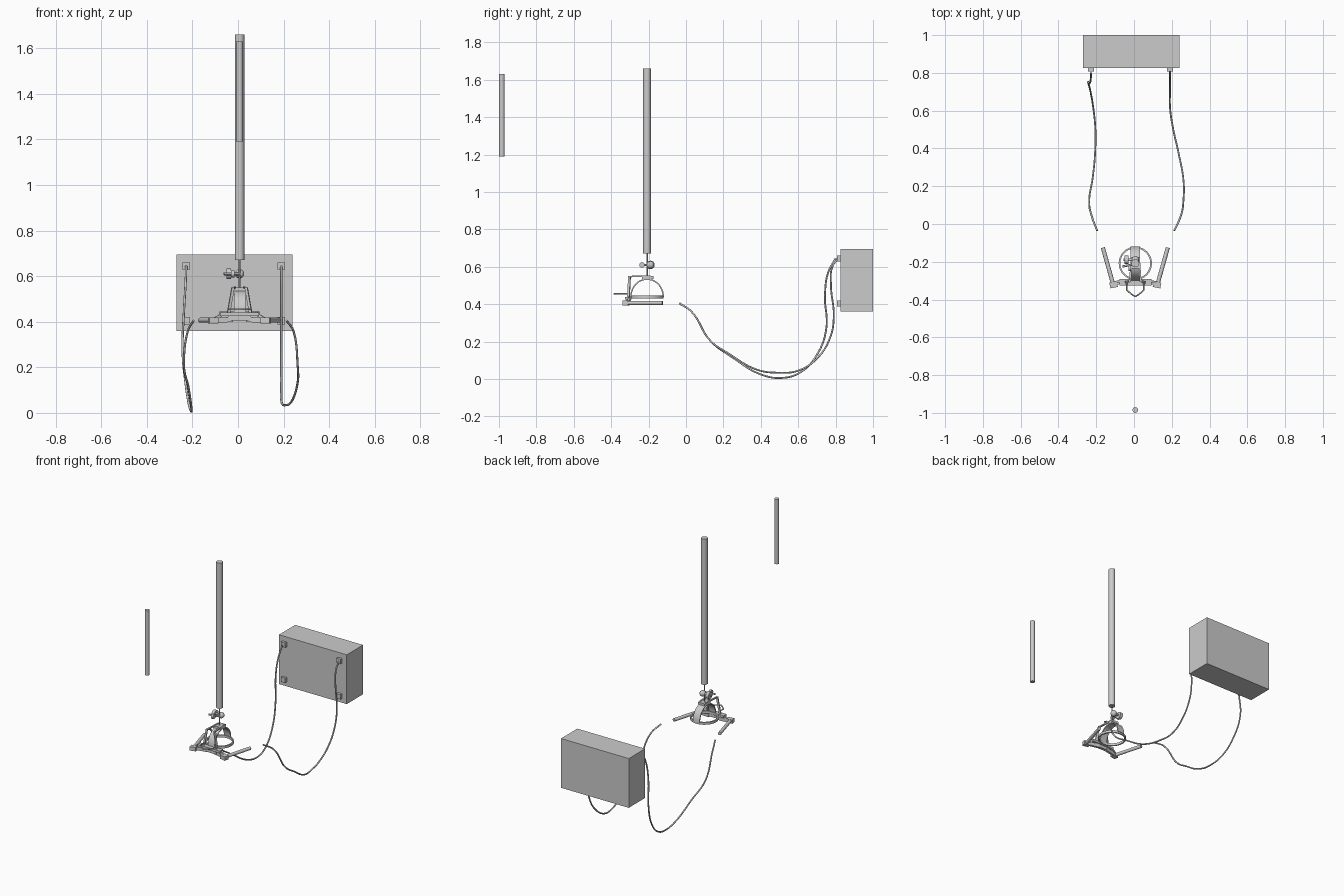
import bpy, bmesh
from math import pi, sin, cos
from mathutils import Vector

if "Cube" in bpy.data.objects:
    bpy.data.objects.remove(bpy.data.objects["Cube"])

CX, CY = 0.007, -0.208          # axis of pole and head frame


def finish(name, bm, smooth=False):
    bmesh.ops.recalc_face_normals(bm, faces=bm.faces)
    me = bpy.data.meshes.new(name)
    bm.to_mesh(me)
    bm.free()
    ob = bpy.data.objects.new(name, me)
    bpy.context.collection.objects.link(ob)
    if smooth:
        bpy.ops.object.select_all(action='DESELECT')
        ob.select_set(True)
        bpy.context.view_layer.objects.active = ob
        bpy.ops.object.shade_smooth_by_angle()
    return ob


def place(ob, a, b):
    a, b = Vector(a), Vector(b)
    ob.location = (a + b) / 2
    ob.rotation_mode = 'QUATERNION'
    ob.rotation_quaternion = (b - a).to_track_quat('Z', 'Y')
    return ob


def rod(name, a, b, r, n=24):
    bm = bmesh.new()
    bmesh.ops.create_cone(bm, cap_ends=True, segments=n, radius1=r, radius2=r,
                          depth=(Vector(b) - Vector(a)).length)
    return place(finish(name, bm, True), a, b)


def bar(name, a, b, w, t):
    bm = bmesh.new()
    bmesh.ops.create_cube(bm, size=1)
    bmesh.ops.scale(bm, vec=(w, t, (Vector(b) - Vector(a)).length), verts=bm.verts)
    return place(finish(name, bm), a, b)


def box(name, lo, hi):
    lo, hi = Vector(lo), Vector(hi)
    bm = bmesh.new()
    bmesh.ops.create_cube(bm, size=1)
    bmesh.ops.scale(bm, vec=hi - lo, verts=bm.verts)
    ob = finish(name, bm)
    ob.location = (lo + hi) / 2
    return ob


def ball(name, c, r):
    bm = bmesh.new()
    bmesh.ops.create_uvsphere(bm, u_segments=24, v_segments=14, radius=r)
    ob = finish(name, bm, True)
    ob.location = c
    return ob


def tube(name, pts, r, kind='BEZIER'):
    cu = bpy.data.curves.new(name, 'CURVE')
    cu.dimensions = '3D'
    cu.bevel_depth, cu.bevel_resolution = r, 2
    cu.resolution_u, cu.use_fill_caps = 8, True
    sp = cu.splines.new(kind)
    if kind == 'BEZIER':
        sp.bezier_points.add(len(pts) - 1)
        for p, co in zip(sp.bezier_points, pts):
            p.co = co
            p.handle_left_type = p.handle_right_type = 'AUTO'
    else:
        sp.points.add(len(pts) - 1)
        for p, co in zip(sp.points, pts):
            p.co = (*co, 1)
    ob = bpy.data.objects.new(name, cu)
    bpy.context.collection.objects.link(ob)
    bpy.ops.object.select_all(action='DESELECT')
    ob.select_set(True)
    bpy.context.view_layer.objects.active = ob
    bpy.ops.object.convert(target='MESH')


def ribbon(name, profile, x0, x1):
    # closed (y, z) outline extruded along x
    bm = bmesh.new()
    ends = [[bm.verts.new((x, y, z)) for y, z in profile] for x in (x0, x1)]
    n = len(profile)
    for i in range(n):
        j = (i + 1) % n
        bm.faces.new((ends[0][i], ends[0][j], ends[1][j], ends[1][i]))
    for e in ends:
        bm.faces.new(e)
    return finish(name, bm, True)


# Poles
rod('main_pole', (CX, CY, 0.67), (CX, CY, 1.66), 0.021, 32)
rod('short_rod', (CX, -0.985, 1.19), (CX, -0.985, 1.63), 0.015)

# Ball joint under the pole
rod('joint_stem', (CX, CY, 0.54), (CX, CY, 0.68), 0.004, 12)
ball('joint_ball', (CX, CY + 0.018, 0.61), 0.02)
rod('joint_shaft', (-0.055, -0.19, 0.61), (CX, -0.19, 0.61), 0.007, 12)
rod('joint_knob', (-0.05, -0.19, 0.61), (-0.03, -0.19, 0.61), 0.023, 16)
rod('clamp_screw', (-0.03, -0.235, 0.61), (-0.015, -0.235, 0.61), 0.015, 16)
rod('clamp_screw_shaft', (-0.062, -0.225, 0.61), (CX, -0.212, 0.61), 0.006, 12)

# Head ring
bm = bmesh.new()
N = 48
loops = []
for r, z in ((0.088, 0.43), (0.088, 0.446), (0.079, 0.446), (0.079, 0.43)):
    loops.append([bm.verts.new((CX + r * cos(2 * pi * i / N), CY + r * sin(2 * pi * i / N), z))
                  for i in range(N)])
for k in range(4):
    for i in range(N):
        a, b, j = loops[k], loops[(k + 1) % 4], (i + 1) % N
        bm.faces.new((a[i], a[j], b[j], b[i]))
finish('head_ring', bm, True)

# Arch over the ring
arc = [pi * i / 24 for i in range(25)]
outline = [(CY + 0.09 * cos(a), 0.44 + 0.097 * sin(a)) for a in arc]
outline += [(CY + 0.083 * cos(a), 0.44 + 0.09 * sin(a)) for a in reversed(arc)]
ribbon('head_arch', outline, CX - 0.025, CX + 0.025)
box('arch_top_plate', (CX - 0.025, -0.235, 0.535), (CX + 0.025, -0.175, 0.55))

# Front bracket, clamps and side handles, mirrored
for s, side in ((-1, 'left'), (1, 'right')):
    P = lambda x, y, z: (CX + s * x, y, z)
    bar(side + '_bracket_leg', P(0.05, -0.308, 0.43), P(0.029, -0.302, 0.55), 0.012, 0.012)
    bar(side + '_bracket_top', P(0.028, -0.306, 0.548), P(0.02, -0.19, 0.55), 0.01, 0.008)
    bar(side + '_cross_arm', P(0.03, -0.302, 0.41), P(0.13, -0.318, 0.405), 0.016, 0.022)
    bar(side + '_brace', P(0.07, -0.30, 0.435), P(0.125, -0.312, 0.405), 0.012, 0.012)
    bar(side + '_clamp', P(0.095, -0.318, 0.406), P(0.135, -0.326, 0.406), 0.03, 0.026)
    rod(side + '_handle', P(0.12, -0.31, 0.407), P(0.172, -0.125, 0.407), 0.011, 16)

box('front_crossbar', (CX - 0.085, -0.325, 0.425), (CX + 0.085, -0.292, 0.44))
box('front_lower_bar', (CX - 0.05, -0.318, 0.405), (CX + 0.05, -0.298, 0.428))
tube('front_guard', [(CX - 0.045, -0.31, 0.455), (CX - 0.045, -0.35, 0.455), (CX - 0.02, -0.372, 0.455),
                     (CX, -0.384, 0.455), (CX + 0.02, -0.372, 0.455),
                     (CX + 0.045, -0.35, 0.455), (CX + 0.045, -0.31, 0.455)], 0.004, 'POLY')

# Control box with four sockets
box('control_box', (-0.27, 0.825, 0.36), (0.24, 1.0, 0.695))
for x in (-0.227, 0.19):
    for z in (0.405, 0.645):
        box('socket', (x - 0.016, 0.808, z - 0.016), (x + 0.016, 0.83, z + 0.016))

# Hanging cables
tube('left_cable', [(-0.195, -0.035, 0.405), (-0.22, 0.03, 0.36), (-0.237, 0.13, 0.205),
                    (-0.218, 0.25, 0.115), (-0.205, 0.4, 0.025), (-0.205, 0.51, 0.006),
                    (-0.215, 0.61, 0.035), (-0.23, 0.7, 0.13), (-0.243, 0.75, 0.27),
                    (-0.237, 0.743, 0.45), (-0.23, 0.76, 0.57), (-0.227, 0.8, 0.645)], 0.005)
tube('right_cable', [(0.213, -0.035, 0.405), (0.243, 0.03, 0.36), (0.262, 0.13, 0.205),
                     (0.262, 0.23, 0.135), (0.235, 0.38, 0.05), (0.208, 0.5, 0.034),
                     (0.192, 0.6, 0.045), (0.19, 0.7, 0.11), (0.19, 0.77, 0.22),
                     (0.19, 0.79, 0.33), (0.19, 0.775, 0.5), (0.19, 0.782, 0.6),
                     (0.19, 0.815, 0.648)], 0.005)
